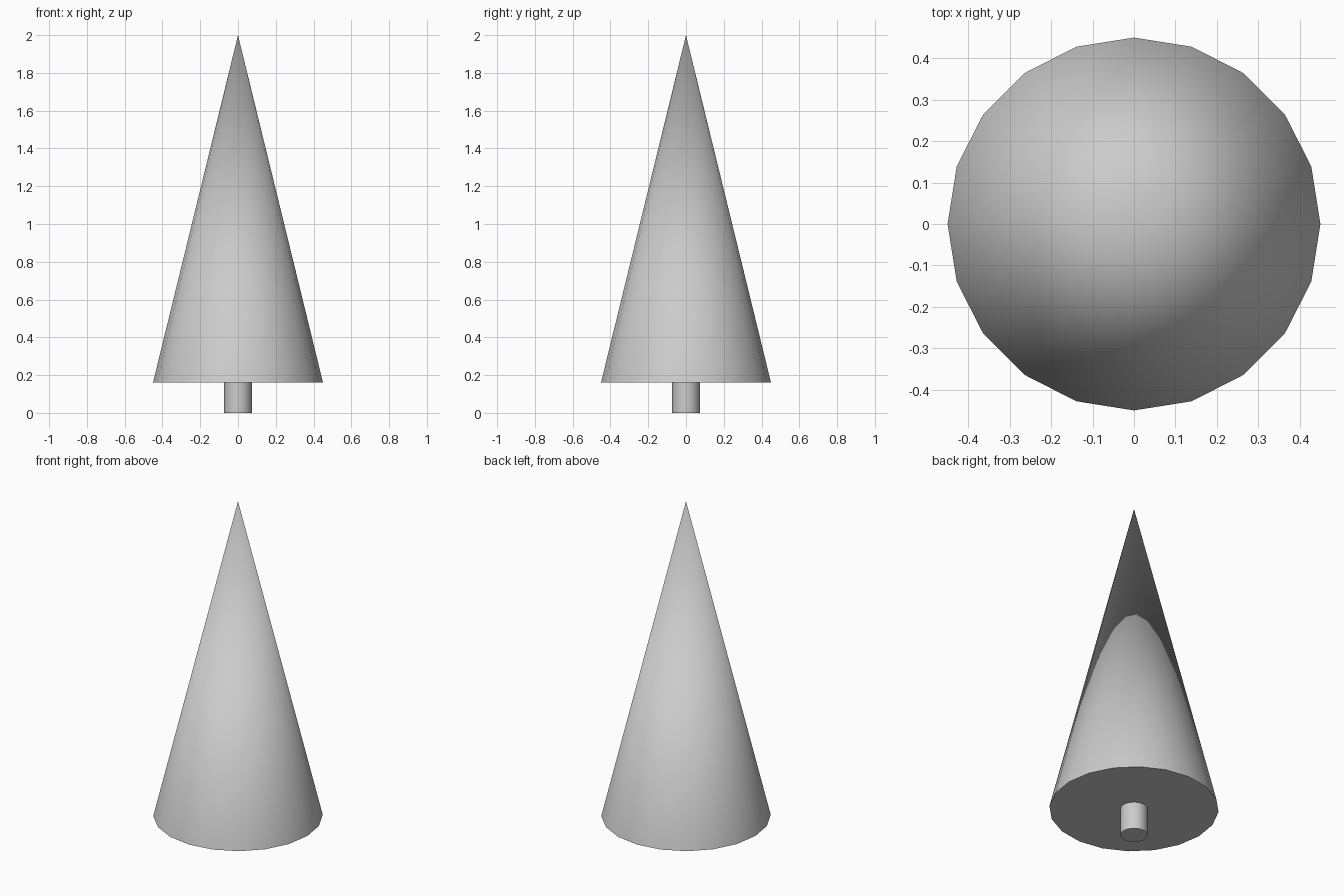
import bpy
import math

if "Cube" in bpy.data.objects:
    bpy.data.objects.remove(bpy.data.objects["Cube"])

SIDES = 20
BASE_Z = 0.16

# One plain grey for the whole model
grey = bpy.data.materials.new("plain_grey")
grey.use_nodes = True
colour = (0.6, 0.6, 0.6, 1.0)
grey.diffuse_color = colour
grey.node_tree.nodes["Principled BSDF"].inputs["Base Color"].default_value = colour


def tapered_part(name, bottom_radius, top_radius, z_low, z_high):
    """Upright capped cone or cylinder, smooth sides and sharp rims."""
    bpy.ops.mesh.primitive_cone_add(
        vertices=SIDES, radius1=bottom_radius, radius2=top_radius,
        depth=z_high - z_low, location=(0, 0, (z_low + z_high) / 2))
    part = bpy.context.object
    part.name = part.data.name = name
    part.data.materials.append(grey)
    bpy.ops.object.shade_smooth_by_angle(angle=math.radians(40))
    return part


# Foliage cone and short trunk
tapered_part("foliage", 0.45, 0, BASE_Z, 2)
tapered_part("trunk", 0.073, 0.073, 0, BASE_Z)
